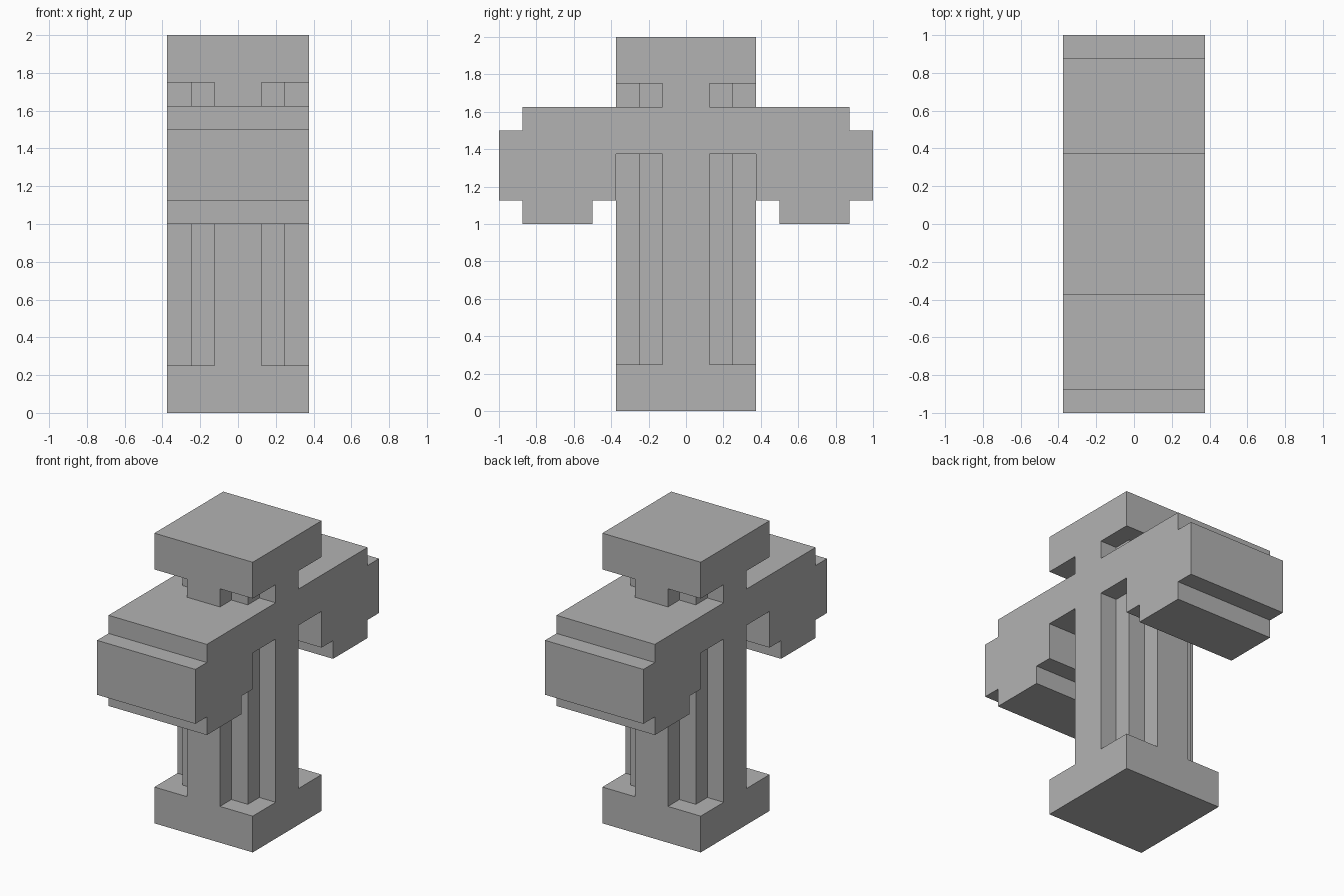
import bpy, bmesh
from mathutils import Vector

cube = bpy.data.objects.get("Cube")
if cube:
    bpy.data.objects.remove(cube, do_unlink=True)

stone = bpy.data.materials.new("grey stone")
stone.use_nodes = True
grey = (0.45, 0.45, 0.45, 1)
stone.diffuse_color = grey
stone.node_tree.nodes["Principled BSDF"].inputs["Base Color"].default_value = grey


def extrude_profile(name, points, direction):
    """Fill a closed outline and push it along a direction."""
    bm = bmesh.new()
    face = bm.faces.new([bm.verts.new(p) for p in points])
    result = bmesh.ops.extrude_face_region(bm, geom=[face], use_keep_orig=True)
    moved = [v for v in result["geom"] if isinstance(v, bmesh.types.BMVert)]
    bmesh.ops.translate(bm, verts=moved, vec=Vector(direction))
    bmesh.ops.recalc_face_normals(bm, faces=bm.faces)
    mesh = bpy.data.meshes.new(name)
    bm.to_mesh(mesh)
    bm.free()
    mesh.materials.append(stone)
    obj = bpy.data.objects.new(name, mesh)
    bpy.context.collection.objects.link(obj)
    return obj


def upright(name, outline, bottom, top):
    return extrude_profile(name, [(x, y, bottom) for x, y in outline], (0, 0, top - bottom))


W = 0.375  # half width shared by every part

# Square outline for the end slabs, stepped cross outline for the column
square = [(W, -W), (W, W), (-W, W), (-W, -W)]
quarter = [(W, 0.125), (0.25, 0.125), (0.25, 0.25), (0.125, 0.25), (0.125, W)]
cross = []
for _ in range(4):
    cross += quarter
    quarter = [(-y, x) for x, y in quarter]

upright("base_slab", square, 0, 0.25)
upright("column", cross, 0.25, 1.375)
upright("neck", cross, 1.625, 1.75)
upright("top_slab", square, 1.75, 2)

# Cross beam with stepped heads hanging at both ends
half = [(0.875, 1.625), (0.875, 1.5), (1, 1.5), (1, 1.125), (0.875, 1.125),
        (0.875, 1), (0.5, 1), (0.5, 1.125), (W, 1.125), (W, 1.375)]
beam = half + [(-y, z) for y, z in reversed(half)]
extrude_profile("cross_beam", [(-W, y, z) for y, z in beam], (2 * W, 0, 0))
